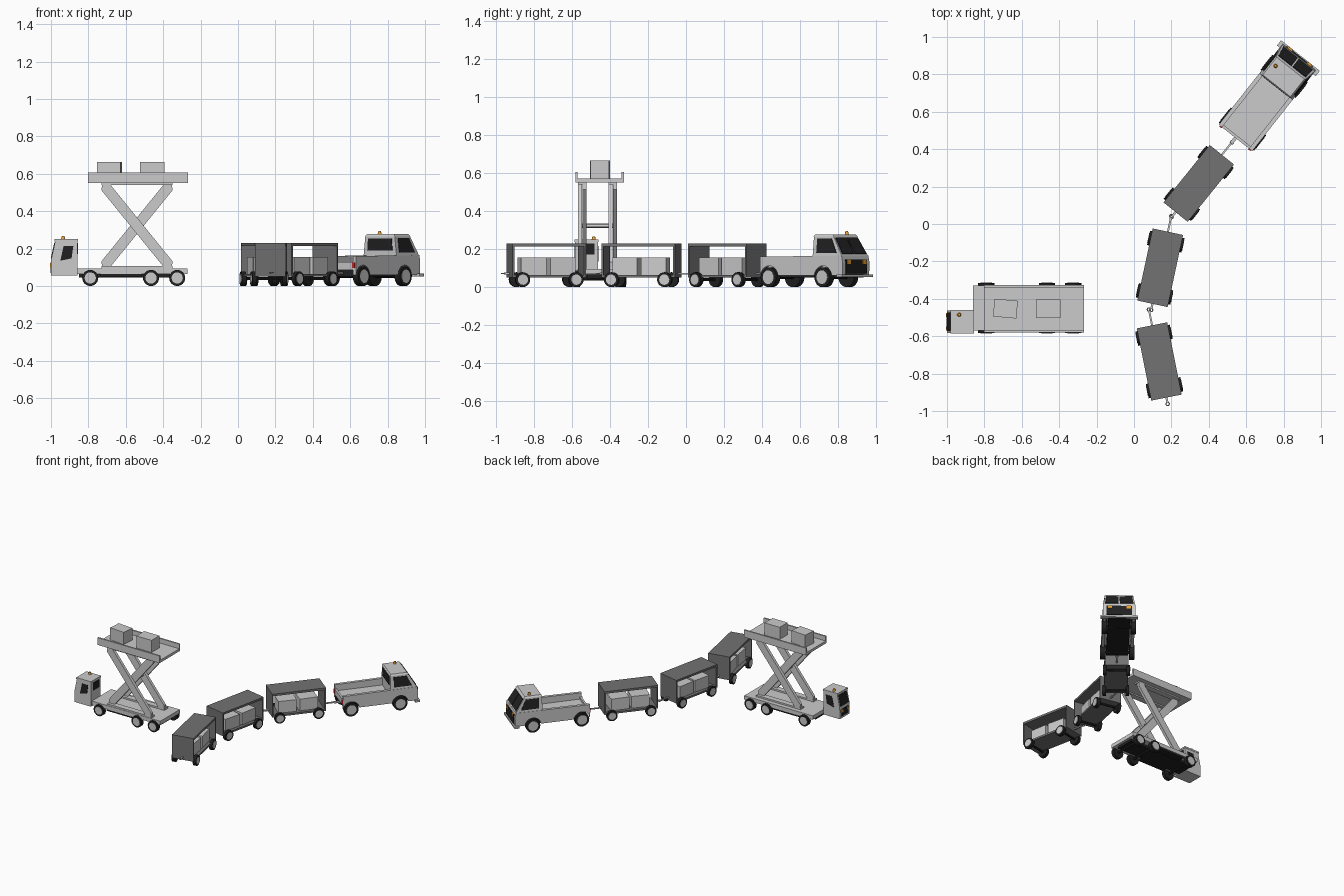
import bpy, bmesh
from math import radians, pi, cos, sin
from mathutils import Matrix, Vector

if "Cube" in bpy.data.objects:
    bpy.data.objects.remove(bpy.data.objects["Cube"])

FRAME = Matrix.Identity(4)      # placement of the vehicle being built
ROUND = []


def mat(name, c):
    m = bpy.data.materials.new(name)
    m.diffuse_color = (*c, 1)
    m.use_nodes = True
    m.node_tree.nodes["Principled BSDF"].inputs["Base Color"].default_value = m.diffuse_color
    return m


BLACK = mat("black", (0.015, 0.015, 0.015))
DARK = mat("dark_grey", (0.17, 0.17, 0.17))
ORANGE = mat("orange", (0.85, 0.35, 0.03))
RED = mat("red", (0.6, 0.02, 0.02))


def finish(name, bm, m=None, smooth=False):
    bmesh.ops.recalc_face_normals(bm, faces=bm.faces)
    me = bpy.data.meshes.new(name)
    bm.to_mesh(me)
    bm.free()
    ob = bpy.data.objects.new(name, me)
    bpy.context.collection.objects.link(ob)
    ob.matrix_world = FRAME
    if m:
        me.materials.append(m)
    if smooth:
        ROUND.append(ob)
    return ob


def loft(name, a, b, m=None):
    """Closed solid between two matching outlines."""
    bm = bmesh.new()
    va, vb = [[bm.verts.new(p) for p in ring] for ring in (a, b)]
    bm.faces.new(va)
    bm.faces.new(vb)
    n = len(a)
    for i in range(n):
        j = (i + 1) % n
        bm.faces.new((va[i], va[j], vb[j], vb[i]))
    return finish(name, bm, m)


def box(name, x, y, z, m=None, turn=0):
    bm = bmesh.new()
    c = Matrix.Translation([(r[0] + r[1]) / 2 for r in (x, y, z)])
    s = Matrix.Diagonal([r[1] - r[0] for r in (x, y, z)] + [1])
    bmesh.ops.create_cube(bm, size=1, matrix=c @ Matrix.Rotation(radians(turn), 4, 'Z') @ s)
    return finish(name, bm, m)


def prism(name, prof, y0, y1, m=None):
    return loft(name, [(x, y0, z) for x, z in prof], [(x, y1, z) for x, z in prof], m)


def plate(name, pts, m, t=0.003):
    p = [Vector(q) for q in pts]
    n = (p[1] - p[0]).cross(p[2] - p[0]).normalized() * t
    return loft(name, [q - n for q in p], [q + n for q in p], m)


def cyl(name, c, r, h, axis='Y', m=None, r2=None, seg=24):
    bm = bmesh.new()
    rot = Matrix.Rotation(pi / 2, 4, 'X') if axis == 'Y' else Matrix.Identity(4)
    bmesh.ops.create_cone(bm, cap_ends=True, segments=seg, radius1=r,
                          radius2=r if r2 is None else r2, depth=h,
                          matrix=Matrix.Translation(c) @ rot)
    return finish(name, bm, m, True)


def wheels(prefix, xs, yc, outer, r, w):
    for x in xs:
        for s in (-1, 1):
            cyl(prefix + "_tyre", (x, yc + s * (outer - w / 2), r), r, w, m=BLACK)
            cyl(prefix + "_hub", (x, yc + s * (outer - w / 2 + 0.002), r), r * 0.7, w)
        cyl(prefix + "_axle", (x, yc, r), r * 0.2, 2 * outer - w, m=BLACK, seg=12)


def beacon(prefix, x, y, z):
    cyl(prefix + "_beacon", (x, y, z + 0.009), 0.011, 0.018, 'Z', ORANGE, 0.007, 12)


def ring(name, x, z):
    bm = bmesh.new()
    n, k, R, r = 16, 6, 0.009, 0.003
    v = [[bm.verts.new((x + (R + r * cos(b)) * cos(a), (R + r * cos(b)) * sin(a), z + r * sin(b)))
          for b in [2 * pi * j / k for j in range(k)]] for a in [2 * pi * i / n for i in range(n)]]
    for i in range(n):
        for j in range(k):
            p, q = (i + 1) % n, (j + 1) % k
            bm.faces.new((v[i][j], v[p][j], v[p][q], v[i][q]))
    finish(name, bm, smooth=True)


def place(x, y, deg):
    global FRAME
    FRAME = Matrix.Translation((x, y, 0)) @ Matrix.Rotation(radians(deg), 4, 'Z')


# ---- Tow tractor (local forward = +x) ----
place(0.716, 0.68, 51.7)
WX = (-0.22, 0.14)


def arch(x, zb, r=0.06):
    a0 = math_asin = max(0.0, (zb - 0.052) / r)
    return [(x - r * cos(t), 0.052 + r * sin(t)) for t in
            [a0 + (pi - 2 * a0) * i / 10 for i in range(11)]]


side = ([(-0.28, 0.085)] + arch(WX[0], 0.06) + arch(WX[1], 0.06)
        + [(0.27, 0.06), (0.272, 0.13), (0.265, 0.165), (-0.28, 0.16)])
for s in (-1, 1):
    prism("tug_body_side", side, s * 0.092, s * 0.114)
    plate("tug_side_window", [(0.095, s * 0.1105, 0.18), (0.228, s * 0.1105, 0.18),
                              (0.19, s * 0.1015, 0.255), (0.095, s * 0.1015, 0.255)], BLACK)
    plate("tug_windshield", [(0.26, s * 0.004, 0.174), (0.26, s * 0.1, 0.174),
                             (0.208, s * 0.092, 0.258), (0.208, s * 0.004, 0.258)], BLACK)
    box("tug_headlight", (0.268, 0.28), (s * 0.066 - 0.015, s * 0.066 + 0.015), (0.122, 0.145), ORANGE)
    box("tug_tail_light", (-0.286, -0.278), (s * 0.098 - 0.008, s * 0.098 + 0.008), (0.095, 0.125), RED)
box("tug_bed_floor", (-0.275, 0.075), (-0.093, 0.093), (0.098, 0.112))
box("tug_tailgate", (-0.28, -0.265), (-0.093, 0.093), (0.085, 0.128))
box("tug_underbody", (-0.26, 0.262), (-0.078, 0.078), (0.05, 0.099), BLACK)
prism("tug_cab_base", [(0.07, 0.1), (0.262, 0.1), (0.262, 0.07), (0.272, 0.07),
                       (0.272, 0.13), (0.265, 0.166), (0.07, 0.166)], -0.0925, 0.0925)
loft("tug_cab_top", [(0.07, -0.112, 0.163), (0.265, -0.112, 0.163), (0.265, 0.112, 0.163), (0.07, 0.112, 0.163)],
     [(0.07, -0.1, 0.268), (0.2, -0.1, 0.268), (0.2, 0.1, 0.268), (0.07, 0.1, 0.268)])
loft("tug_roof", [(0.068, -0.102, 0.266), (0.204, -0.102, 0.266), (0.204, 0.102, 0.266), (0.068, 0.102, 0.266)],
     [(0.075, -0.094, 0.277), (0.195, -0.094, 0.277), (0.195, 0.094, 0.277), (0.075, 0.094, 0.277)])
plate("tug_rear_window", [(0.07, -0.085, 0.19), (0.07, 0.085, 0.19), (0.07, 0.08, 0.255), (0.07, -0.08, 0.255)], BLACK)
box("tug_grille", (0.265, 0.276), (-0.09, 0.09), (0.072, 0.145), BLACK)
box("tug_bumper", (0.245, 0.281), (-0.132, 0.132), (0.052, 0.066))
wheels("tug", WX, 0, 0.12, 0.052, 0.036)
beacon("tug", 0.155, 0.07, 0.276)
box("tug_hitch", (-0.315, -0.2), (-0.009, 0.009), (0.064, 0.074))

# ---- Three covered baggage carts ----
for x, y, deg in ((0.346, 0.217, 51.1), (0.14, -0.234, 77.9), (0.135, -0.735, 101.3)):
    place(x, y, deg)
    box("cart_floor", (-0.197, 0.197), (-0.083, 0.083), (0.05, 0.064), DARK)
    box("cart_roof", (-0.197, 0.197), (-0.083, 0.083), (0.214, 0.23), DARK)
    for s in (-1, 1):
        box("cart_end_wall", (s * 0.192 - 0.005, s * 0.192 + 0.005), (-0.083, 0.083), (0.05, 0.23), DARK)
        box("cart_luggage", (s * 0.076 - 0.067, s * 0.076 + 0.067), (-0.058, 0.058), (0.064, 0.155),
            turn=2 * s)
    wheels("cart", (-0.143, 0.143), 0, 0.094, 0.039, 0.024)
    box("cart_drawbar", (0.19, 0.276), (-0.005, 0.005), (0.066, 0.074))
    ring("cart_tow_eye", 0.283, 0.07)
    box("cart_rear_hook", (-0.225, -0.19), (-0.006, 0.006), (0.066, 0.076))
    ring("cart_rear_eye", -0.231, 0.071)

# ---- Scissor lift loader (drives toward -x) ----
place(0, 0, 0)
YC = -0.45
box("lift_chassis", (-0.86, -0.27), (-0.57, -0.33), (0.064, 0.094))
box("lift_underbody", (-0.85, -0.29), (-0.52, -0.38), (0.045, 0.066), BLACK)
box("lift_side_skirt", (-0.735, -0.515), (-0.565, -0.335), (0.05, 0.066), BLACK)
wheels("lift", (-0.79, -0.465, -0.325), YC, 0.134, 0.043, 0.028)

# Crossed lift arms with chamfered ends
for yc in (-0.545, -0.385):
    for k in (-1, 1):
        d = Vector((0.172 * k, 0.212)).normalized()
        n = Vector((-d.y, d.x))
        L, w, c = 0.287, 0.028, 0.02
        prof = [Vector((-0.54, 0.322)) + d * a + n * b for a, b in
                ((-L, -w + c), (-L + c, -w), (L - c, -w), (L, -w + c),
                 (L, w - c), (L - c, w), (-L + c, w), (-L, w - c))]
        y = yc + k * 0.0115
        prism("lift_arm", prof, y - 0.011, y + 0.011)
cyl("lift_arm_pivot", (-0.54, -0.465, 0.322), 0.012, 0.17, seg=12)
for z in ((0.09, 0.106), (0.54, 0.552)):
    for y in (-0.545, -0.385):
        box("lift_arm_track", (-0.73, -0.35), (y - 0.022, y + 0.022), z)

# Platform with side rails and load
box("lift_platform", (-0.803, -0.268), (-0.572, -0.335), (0.55, 0.57))
for y in (-0.575, -0.333):
    box("lift_platform_rail", (-0.803, -0.268), (y - 0.006, y + 0.006), (0.55, 0.606))
box("lift_cargo", (-0.75, -0.625), (-0.5, -0.405), (0.57, 0.664), turn=-5)
box("lift_cargo", (-0.523, -0.392), (-0.502, -0.405), (0.57, 0.664))

# Offset driver cab
Y0, Y1 = -0.583, -0.462
prism("lift_cab", [(-1, 0.055), (-0.858, 0.055), (-0.858, 0.242), (-0.977, 0.242), (-0.999, 0.14)], Y0, Y1)
box("lift_cab_roof", (-0.982, -0.855), (Y0 - 0.002, Y1 + 0.002), (0.238, 0.25))
for y in (Y0, Y1):
    plate("lift_side_window", [(-0.95, y, 0.135), (-0.89, y, 0.148), (-0.88, y, 0.215), (-0.932, y, 0.215)], BLACK)
plate("lift_windshield", [(-0.998, Y0 + 0.01, 0.147), (-0.998, Y1 - 0.01, 0.147),
                          (-0.979, Y1 - 0.013, 0.232), (-0.979, Y0 + 0.013, 0.232)], BLACK)
plate("lift_rear_window", [(-0.858, Y0 + 0.025, 0.17), (-0.858, Y1 - 0.02, 0.17),
                           (-0.858, Y1 - 0.02, 0.23), (-0.858, Y0 + 0.025, 0.23)], BLACK)
box("lift_grille", (-1.003, -0.995), (Y0 + 0.02, Y1 - 0.02), (0.07, 0.125), BLACK)
for y in (Y0 + 0.025, Y1 - 0.025):
    box("lift_headlight", (-1.005, -0.995), (y - 0.011, y + 0.011), (0.1, 0.122), ORANGE)
beacon("lift", -0.935, -0.485, 0.249)

# Smooth the round parts
for ob in ROUND:
    ob.select_set(True)
bpy.context.view_layer.objects.active = ROUND[0]
bpy.ops.object.shade_smooth_by_angle()
